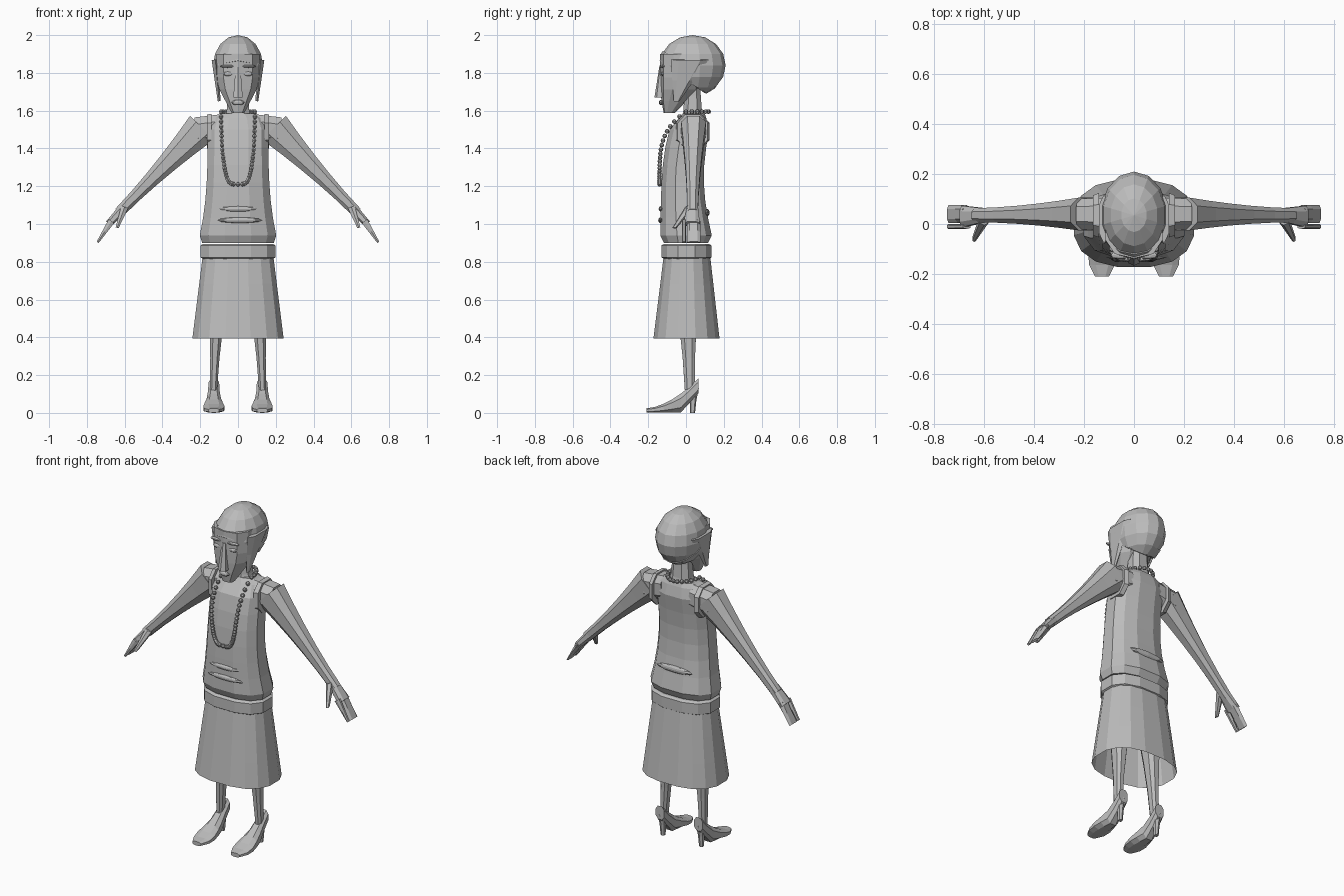
import bpy, bmesh, math
from mathutils import Vector

cube = bpy.data.objects.get("Cube")
if cube:
    bpy.data.objects.remove(cube, do_unlink=True)

grey = bpy.data.materials.new("plain grey")
grey.use_nodes = True
colour = (.5, .5, .5, 1)
grey.diffuse_color = colour
grey.node_tree.nodes["Principled BSDF"].inputs["Base Color"].default_value = colour


def finish(name, bm):
    bmesh.ops.recalc_face_normals(bm, faces=bm.faces[:])
    mesh = bpy.data.meshes.new(name)
    bm.to_mesh(mesh)
    bm.free()
    mesh.materials.append(grey)
    bpy.context.collection.objects.link(bpy.data.objects.new(name, mesh))


def mix(a, b, t):
    return a + (b - a) * t


def steps(count):
    return [i / count for i in range(count + 1)]


def ring(centre, u, v, sides, power=.8):
    """Rounded-box ring spanned by the half axes u and v."""
    points = []
    for i in range(sides):
        angle = math.tau * (i + .5) / sides
        c, s = math.cos(angle), math.sin(angle)
        points.append(Vector(centre)
                      + Vector(u) * math.copysign(abs(c) ** power, c)
                      + Vector(v) * math.copysign(abs(s) ** power, s))
    return points


def level(z, half, front, back, sides=12):
    """Horizontal section from its half width and front and back depth."""
    return ring((0, mix(front, back, .5), z), (half, 0, 0), (0, mix(-front, back, .5), 0), sides)


def loft(name, rings, close_end=True):
    """Skin a list of rings that have the same number of points."""
    bm = bmesh.new()
    rows = [[bm.verts.new(p) for p in r] for r in rings]
    for low, high in zip(rows, rows[1:]):
        for i in range(len(low)):
            bm.faces.new((low[i - 1], low[i], high[i], high[i - 1]))
    bm.faces.new(rows[0])
    if close_end:
        bm.faces.new(rows[-1])
    finish(name, bm)


def sweep(name, start, end, size_start, size_end, count=1, sides=8, ease=1):
    """Tapered straight limb; a size is its half thickness and half depth."""
    start, end = Vector(start), Vector(end)
    depth_axis = Vector((0, 1, 0))
    thick_axis = (end - start).cross(depth_axis).normalized()
    rings = []
    for t in steps(count):
        thick, depth = (mix(b, a, (1 - t) ** ease) for a, b in zip(size_start, size_end))
        rings.append(ring(start.lerp(end, t), thick_axis * thick, depth_axis * depth, sides))
    loft(name, rings)


def ball(bm, centre, radii, segments=8, rows=6):
    verts = bmesh.ops.create_uvsphere(bm, u_segments=segments, v_segments=rows, radius=1)["verts"]
    bmesh.ops.scale(bm, verts=verts, vec=radii)
    bmesh.ops.translate(bm, verts=verts, vec=centre)


def blob(name, centre, radii):
    bm = bmesh.new()
    ball(bm, centre, radii)
    finish(name, bm)


def head_shell(name, grow, *cuts):
    """Head-sized dome kept on one side of each sloping cut."""
    bm = bmesh.new()
    ball(bm, (0, .035, 1.84), Vector((.135, .175, .16)) * grow, segments=14, rows=8)
    for height, keep_above in cuts:
        slope = Vector((0, .7, 1)) * (1 if keep_above else -1)
        cut = bmesh.ops.bisect_plane(bm, geom=bm.verts[:] + bm.edges[:] + bm.faces[:],
                                     plane_co=(0, -.14, height), plane_no=slope, clear_inner=True)
        edges = [e for e in cut["geom_cut"] if isinstance(e, bmesh.types.BMEdge)]
        bmesh.ops.edgeloop_fill(bm, edges=edges)
    finish(name, bm)


# Blouse: baggy at the hips, narrowing to the shoulders
blouse = [level(.9, .195, -.12, .12)]
for t in steps(6):
    blouse.append(level(mix(.94, 1.5, t), .165 + .043 * (1 - t) ** 3,
                        -.14 + .01 * t + .04 * t ** 4, .14 - .035 * math.sin(math.pi * t) - .015 * t))
blouse += [level(1.56, .14, -.04, .11), level(1.585, .1, -.02, .1)]
loft("blouse", blouse)

# Cloth folds
blob("upper_front_fold", (0, -.13, 1.08), (.1, .015, .015))
blob("lower_front_fold", (.01, -.135, 1.02), (.12, .012, .015))
blob("back_fold", (0, .11, 1.06), (.12, .015, .02))

# Hip belt with bevelled edges
loft("belt", [level(mix(.815, .895, t), half, -half + .07, half - .065)
              for t, half in zip((0, .1, .9, 1), (.19, .203, .203, .19))])

# Flared skirt, open at the hem
loft("skirt", [level(mix(.83, .395, t), mix(.19, .245, t), mix(-.12, -.175, t), mix(.13, .18, t), sides=16)
               for t in steps(3)], close_end=False)

# Neck and face, widening from the chin to the cheeks
sweep("neck", (0, .035, 1.52), (0, .035, 1.76), (.085, .07), (.055, .045), count=3, ease=3)
loft("face", [level(mix(1.588, 1.9, t), min(.118, .035 + .17 * t),
                    -.138 + .02 * (1 - t) ** 4, min(.1, -.06 + .32 * t), sides=10) for t in steps(5)])
sweep("nose", (0, -.14, 1.67), (0, -.13, 1.83), (.028, .027), (.014, .012), sides=6)
blob("lips", (0, -.13, 1.643), (.035, .014, .014))

# Close head covering with a raised front band
head_shell("crown", 1, (1.86, True))
head_shell("head_band", 1.03, (1.865, True), (1.93, False))

# Long bead necklace: round the nape, then a deep hanging loop
beads = []
for t in steps(12):
    angle = math.pi * t
    beads.append((.09 * math.cos(angle), .12 * math.sin(angle), 1.595))
for t in steps(23)[1:]:
    angle = math.pi / 2 * t
    drop = math.sin(angle)
    x = .09 * abs(math.cos(angle)) ** .5
    beads += [(side * x, -.14 * (1 - (1 - drop) ** 4), 1.595 - .385 * drop) for side in (1, -1)]
bm = bmesh.new()
for bead in beads:
    ball(bm, bead, (.0125, .0125, .0125), segments=6, rows=4)
finish("bead_necklace", bm)

for side, tag in ((1, "left"), (-1, "right")):
    def part(name, start, end, *sizes, **options):
        """Sweep a limb on this side of the body."""
        start, end = ((side * x, y, z) for x, y, z in (start, end))
        sweep(tag + name, start, end, *sizes, **options)

    # Shoulder, armhole edge and arm
    part("_shoulder", (.09, .04, 1.51), (.22, .04, 1.49), (.075, .07), (.08, .065))
    part("_armhole_trim", (.14, .035, 1.49), (.165, .035, 1.49), (.1, .095), (.095, .085))
    part("_arm", (.19, .04, 1.51), (.63, .035, 1.06), (.095, .07), (.03, .03), count=5, ease=1.7)

    # Hand
    part("_palm", (.6, .035, 1.09), (.685, .03, 1), (.028, .03), (.02, .046))
    for name, y, depth in (("_fore_finger", -.01, .01), ("_fingers", .04, .036)):
        part(name, (.67, y, 1.015), (.743, y, .903), (.02, depth), (.007, depth), count=2, sides=6)
    part("_thumb", (.6, .02, 1.09), (.64, -.06, .98), (.022, .025), (.009, .012), count=2, sides=6)

    # Side hair, brow and eye
    part("_side_hair", (.12, .02, 1.87), (.1, -.05, 1.65), (.022, .1), (.008, .015), count=2, sides=6)
    blob(tag + "_brow", (side * .055, -.125, 1.835), (.04, .016, .008))
    blob(tag + "_eye", (side * .052, -.122, 1.795), (.028, .012, .012))

    # Leg from inside the skirt to the ankle
    part("_leg", (.1, 0, .8), (.13, .02, .12), (.075, .09), (.02, .028), count=4, ease=1.6)

    # High-heeled shoe, from the heel cup forward to the toe
    shoe = []
    for t in steps(6):
        top, sole = .025 + .16 * (1 - t) ** 1.7, max(0, .1 - .3 * t)
        shoe.append(ring((side * .128, mix(.065, -.21, t), mix(sole, top, .5)),
                         (.03 + .03 * math.sin(math.pi * t * t), 0, 0), (0, 0, (top - sole) / 2), 8))
    loft(tag + "_shoe", shoe)
    part("_heel", (.128, .035, 0), (.128, .04, .13), (.013, .013), (.025, .028), count=2, sides=6, ease=.5)
